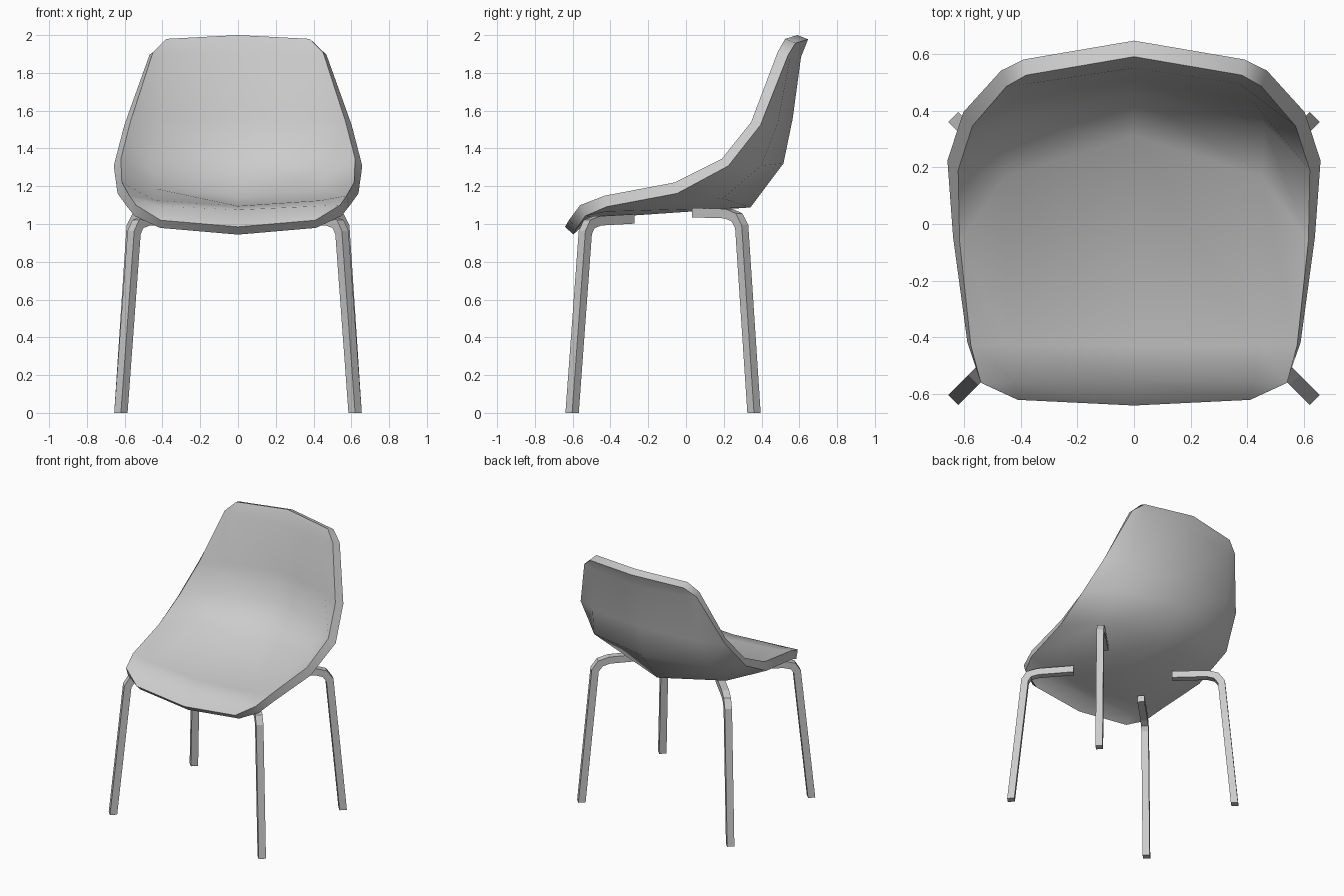
import bpy, bmesh, math
from mathutils import Vector

if "Cube" in bpy.data.objects:
    bpy.data.objects.remove(bpy.data.objects["Cube"])


def make_object(name, bm):
    mesh = bpy.data.meshes.new(name)
    bm.to_mesh(mesh)
    bm.free()
    ob = bpy.data.objects.new(name, mesh)
    bpy.context.collection.objects.link(ob)
    return ob


def activate(ob):
    bpy.ops.object.select_all(action='DESELECT')
    ob.select_set(True)
    bpy.context.view_layer.objects.active = ob


# Seat shell: rows from the backrest top to the front lip, each centre / mid / rim
rows = [
    [(0, .59, 2.0), (.38, .525, 1.98)],
    [(0, .55, 1.90), (.37, .495, 1.90), (.45, .485, 1.91)],
    [(0, .505, 1.57), (.42, .43, 1.55), (.57, .345, 1.54)],
    [(0, .46, 1.35), (.46, .35, 1.34), (.62, .19, 1.345)],
    [(0, .31, 1.145), (.45, .17, 1.19), (.615, -.06, 1.22)],
    [(0, -.43, 1.095), (.44, -.43, 1.125), (.575, -.43, 1.15)],
    [(0, -.55, 1.075), (.42, -.555, 1.095), (.54, -.56, 1.10)],
    [(0, -.64, .985), (.41, -.62, 1.02)],
]
bm = bmesh.new()
grid = []
for row in rows:
    right = [bm.verts.new(p) for p in row]
    left = [bm.verts.new((-p[0], p[1], p[2])) for p in row[1:]]
    if len(row) == 2:  # cut corners: the rim point coincides with the mid point
        right.append(right[-1])
        left.append(left[-1])
    grid.append(left[::-1] + right)
for a, b in zip(grid, grid[1:]):
    for i in range(4):
        bm.faces.new(list(dict.fromkeys((a[i], b[i], b[i + 1], a[i + 1]))))
seat = make_object("seat_shell", bm)
solid = seat.modifiers.new("thickness", 'SOLIDIFY')
solid.thickness = 0.06
solid.offset = -1
solid.use_even_offset = True
activate(seat)
bpy.ops.object.convert(target='MESH')
bpy.ops.object.shade_smooth_by_angle(angle=math.radians(60))


# Legs: a square bar swept along a bent path lying in a diagonal plane
def leg(name, path, inward, half=0.025):
    pts = [Vector(p) for p in path]
    up = Vector((0, 0, 1))
    side = inward.cross(up)
    bm = bmesh.new()
    rings = []
    for i, p in enumerate(pts):
        d0 = (p - pts[i - 1]).normalized() if i else up
        d1 = (pts[i + 1] - p).normalized() if i < len(pts) - 1 else d0
        if i == 0:
            d1 = up  # foot sits flat on the ground
        t = (d0 + d1).normalized()
        n = side.cross(t).normalized() * half / max(t.dot(d0), .5)
        s = side * half
        rings.append([bm.verts.new(p + u) for u in (s + n, n - s, -s - n, s - n)])
    for a, b in zip(rings, rings[1:]):
        for i in range(4):
            j = (i + 1) % 4
            bm.faces.new((a[i], a[j], b[j], b[i]))
    bm.faces.new(rings[0])
    bm.faces.new(rings[-1])
    bmesh.ops.recalc_face_normals(bm, faces=bm.faces)
    ob = make_object(name, bm)
    ob.modifiers.new("mirror", 'MIRROR')
    return ob


leg("front_legs", [(.62, -.603, 0), (.55, -.533, .955), (.53, -.513, 1.0),
                   (.485, -.468, 1.017), (.308, -.291, 1.027)],
    Vector((-1, 1, 0)).normalized())
leg("rear_legs", [(.62, .36, 0), (.555, .295, .985), (.53, .27, 1.035),
                  (.485, .225, 1.055), (.31, .05, 1.06)],
    Vector((-1, -1, 0)).normalized())
